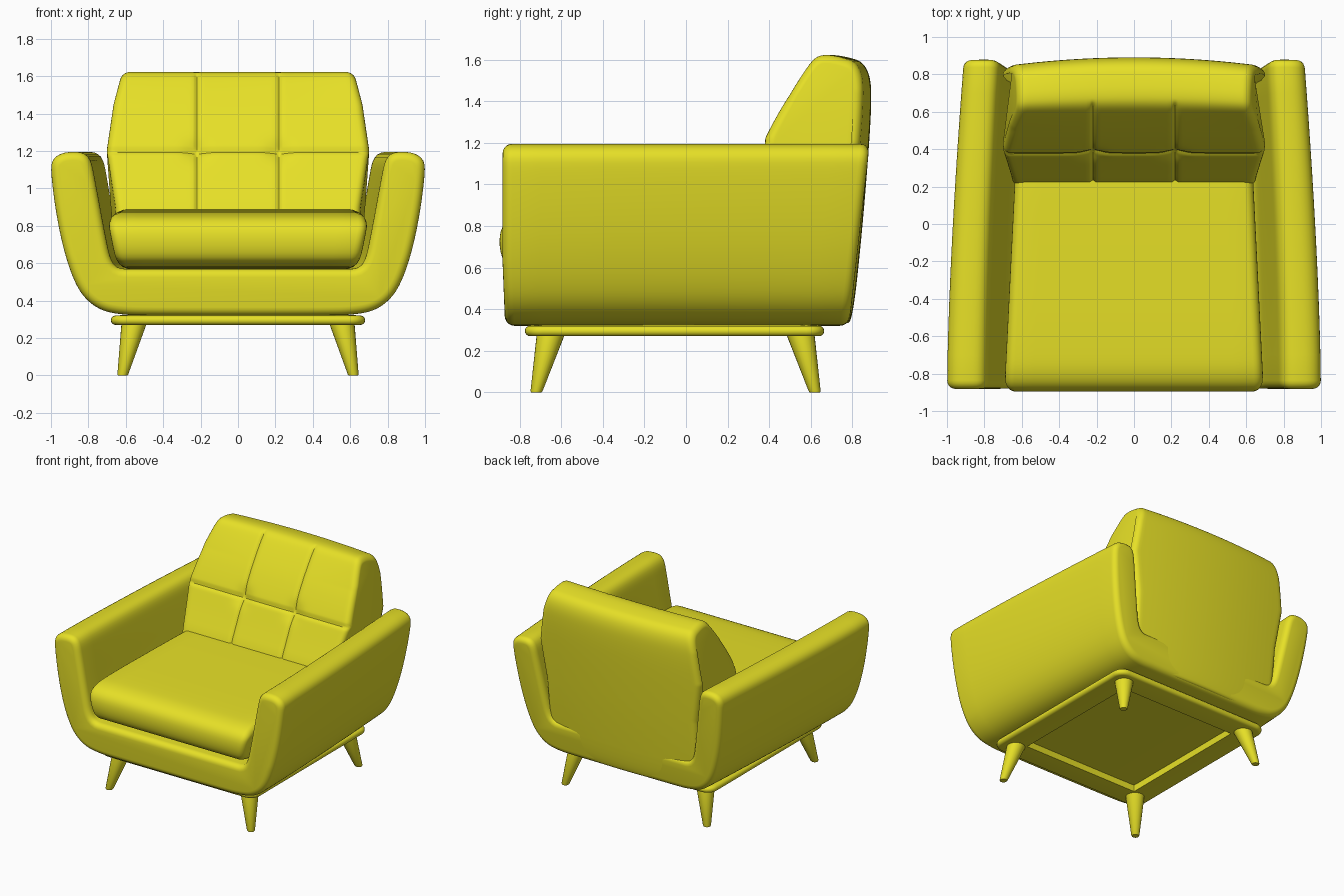
import bpy, bmesh, math
from mathutils import Vector

if "Cube" in bpy.data.objects:
    bpy.data.objects.remove(bpy.data.objects["Cube"])

mat = bpy.data.materials.new("yellow_fabric")
mat.diffuse_color = (0.8, 0.75, 0.02, 1)
mat.use_nodes = True
mat.node_tree.nodes["Principled BSDF"].inputs["Base Color"].default_value = mat.diffuse_color


def interp(table, v):
    if v <= table[0][0]:
        return table[0][1]
    for (a, fa), (b, fb) in zip(table, table[1:]):
        if v <= b:
            return fa + (fb - fa) * (v - a) / (b - a)
    return table[-1][1]


def smooth_profile(pts, step):
    """Corner-cut a closed outline, then space its points evenly."""
    pts = [Vector(p) for p in pts]
    for _ in range(3):
        pts = [q for a, b in zip(pts, pts[1:] + pts[:1])
               for q in (a.lerp(b, 0.25), a.lerp(b, 0.75))]
    pts.append(pts[0])
    length = sum((b - a).length for a, b in zip(pts, pts[1:]))
    n = round(length / step)
    out, run, i = [], 0.0, 0
    for k in range(n):
        target = k * length / n
        while run + (pts[i + 1] - pts[i]).length < target:
            run += (pts[i + 1] - pts[i]).length
            i += 1
        seg = (pts[i + 1] - pts[i]).length
        out.append(pts[i].lerp(pts[i + 1], (target - run) / seg if seg else 0))
    return out


def normals(pts):
    n = len(pts)
    area = sum(pts[i - 1].x * pts[i].y - pts[i].x * pts[i - 1].y for i in range(n))
    sign = 1 if area > 0 else -1
    out = []
    for i in range(n):
        t = (pts[(i + 1) % n] - pts[i - 1]).normalized()
        out.append(Vector((t.y, -t.x)) * sign)
    return out


def stations(us, d, steps=5):
    """(u, inset, distance from end) for a loft with rounded ends."""
    arc = [k * math.pi / 2 / steps for k in range(steps)]
    end = [(d * (1 - math.sin(a)), d * (1 - math.cos(a))) for a in arc]
    return ([(-1, i, e) for i, e in end] + [(u, 0, d) for u in us]
            + [(1, i, e) for i, e in reversed(end)])


def loft(name, rings, cyclic=False):
    bm = bmesh.new()
    vs = [[bm.verts.new(p) for p in r] for r in rings]
    n = len(vs[0])
    pairs = list(zip(vs, vs[1:])) + ([(vs[-1], vs[0])] if cyclic else [])
    for a, b in pairs:
        for i in range(n):
            bm.faces.new((a[i], a[(i + 1) % n], b[(i + 1) % n], b[i]))
    if not cyclic:
        bm.faces.new(vs[0])
        bm.faces.new(vs[-1])
    bmesh.ops.recalc_face_normals(bm, faces=bm.faces)
    me = bpy.data.meshes.new(name)
    bm.to_mesh(me)
    bm.free()
    me.materials.append(mat)
    ob = bpy.data.objects.new(name, me)
    bpy.context.collection.objects.link(ob)
    bpy.ops.object.select_all(action='DESELECT')
    ob.select_set(True)
    bpy.context.view_layer.objects.active = ob
    bpy.ops.object.shade_smooth_by_angle(angle=math.radians(40))
    return ob


# Arms and base: one U-shaped outline run from front to back, narrowing rearward
half = [(0.5, 0.32), (0.62, 0.325), (0.73, 0.345), (0.82, 0.41), (0.88, 0.51),
        (0.935, 0.68), (0.975, 0.88), (1.0, 1.08), (0.997, 1.15), (0.95, 1.188),
        (0.88, 1.197), (0.82, 1.19), (0.785, 1.15), (0.765, 1.05), (0.71, 0.75),
        (0.68, 0.61), (0.64, 0.57), (0.58, 0.57)]
prof = smooth_profile(half + [(-x, z) for x, z in reversed(half)], 0.022)
nrm = normals(prof)
rings = []
for u, inset, e in stations([-1 + k / 6 for k in range(13)], 0.045):
    ring = []
    for p, n in zip(prof, nrm):
        q = p - n * inset
        front = -0.87 - 0.012 * min(1, (q.y - 0.32) / 0.3)
        rear = 0.785 + 0.09 * (q.y - 0.32) / 0.8
        t = (u + 1) / 2
        y = front + e + (rear - front - 2 * e) * t
        ring.append((q.x * (1 - 0.085 * t ** 1.5), y, q.y))
    rings.append(ring)
loft("arms_and_base", rings)

# Seat cushion: side outline lofted across x
prof = smooth_profile([(-0.7, 0.565), (-0.85, 0.60), (-0.885, 0.64), (-0.9, 0.72),
                       (-0.888, 0.8), (-0.83, 0.85), (-0.7, 0.873), (0, 0.888),
                       (0.3, 0.89), (0.38, 0.88), (0.4, 0.85), (0.4, 0.6),
                       (0.36, 0.57)], 0.025)
nrm = normals(prof)
rings = []
for u, inset, e in stations([-1 + k / 6 for k in range(13)], 0.05):
    ring = []
    for p, n in zip(prof, nrm):
        q = p - n * inset
        w = 0.692 - 0.05 * (q.x + 0.86) - 0.04 * max(0, (0.8 - q.y) / 0.2)
        ring.append((u * (w - e), q.x, q.y))
    rings.append(ring)
loft("seat_cushion", rings)

# Backrest: side outline lofted across x, with stitched grooves and tufts in front
prof = smooth_profile([(0.80, 0.335), (0.845, 0.75), (0.878, 1.15), (0.893, 1.4),
                       (0.887, 1.52), (0.85, 1.59), (0.78, 1.612), (0.7, 1.625),
                       (0.64, 1.615), (0.59, 1.56), (0.49, 1.42), (0.42, 1.3),
                       (0.37, 1.2), (0.285, 1.02), (0.22, 0.89), (0.2, 0.8),
                       (0.25, 0.6), (0.6, 0.37), (0.76, 0.33)], 0.013)
nrm = normals(prof)
widths = [(0.33, 0.64), (0.89, 0.655), (1.2, 0.702), (1.45, 0.665), (1.62, 0.62)]
us = {round(-1 + k / 30, 4) for k in range(61)}
us |= {round(s * (1 / 3 + d), 4) for s in (-1, 1) for d in (-0.02, -0.01, 0.01, 0.02)}
SEAM_X, SEAM_Z = 0.22, 1.2
rings = []
for u, inset, e in stations(sorted(us), 0.04):
    ring = []
    for p, n in zip(prof, nrm):
        q = p - n * inset
        w = interp(widths, q.y) - e
        a = abs(u)
        x = 3 * SEAM_X * a if a <= 1 / 3 else SEAM_X + (a - 1 / 3) * 1.5 * (w - SEAM_X)
        dx, dz = x - SEAM_X, q.y - SEAM_Z
        if q.y > 0.8:
            fade = max(0, min(1, (-n.x - 0.3) * 3))
            line = max(math.exp(-(dx / 0.011) ** 2), math.exp(-(dz / 0.013) ** 2))
            tuft = math.exp(-(dx * dx + dz * dz) / 0.06 ** 2)
            q = q - n * fade * (0.011 * line + 0.02 * tuft)
        bow = 0.045 * (x / 0.68) ** 2 * max(0, min(1, (q.x - 0.5) / 0.3))
        ring.append((math.copysign(x, u), q.x - bow, q.y))
    rings.append(ring)
loft("backrest", rings)


# Leg frame: rounded rectangular ring with a half-round outer edge
def rect(hx, hy, r, z, cy=-0.055):
    pts = []
    for k, (sx, sy) in enumerate([(1, 1), (-1, 1), (-1, -1), (1, -1)]):
        for j in range(7):
            a = (k + j / 6) * math.pi / 2
            pts.append((sx * (hx - r) + r * math.cos(a),
                        cy + sy * (hy - r) + r * math.sin(a), z))
    return pts


rings = [rect(0.5, 0.54, 0.005, 0.27)]
for k in range(9):
    a = -math.pi / 2 + k * math.pi / 8
    o = 0.025 * math.cos(a)
    rings.append(rect(0.655 + o, 0.695 + o, 0.06 + o, 0.295 + 0.025 * math.sin(a)))
rings.append(rect(0.5, 0.54, 0.005, 0.33))
loft("leg_frame", rings, cyclic=True)

# Four splayed tapered legs
for label, y_tip, y_top in (("front", -0.72, -0.65), ("rear", 0.62, 0.55)):
    for side, s in (("left", -1), ("right", 1)):
        rings = []
        for z, t, r in ((0, 0, 0.025), (0.006, 0.02, 0.029), (0.28, 1, 0.068)):
            cx, cy = s * (0.617 - 0.062 * t), y_tip + (y_top - y_tip) * t
            rings.append([(cx + r * math.cos(k * math.pi / 12),
                           cy + r * math.sin(k * math.pi / 12), z) for k in range(24)])
        loft(f"{label}_leg_{side}", rings)
